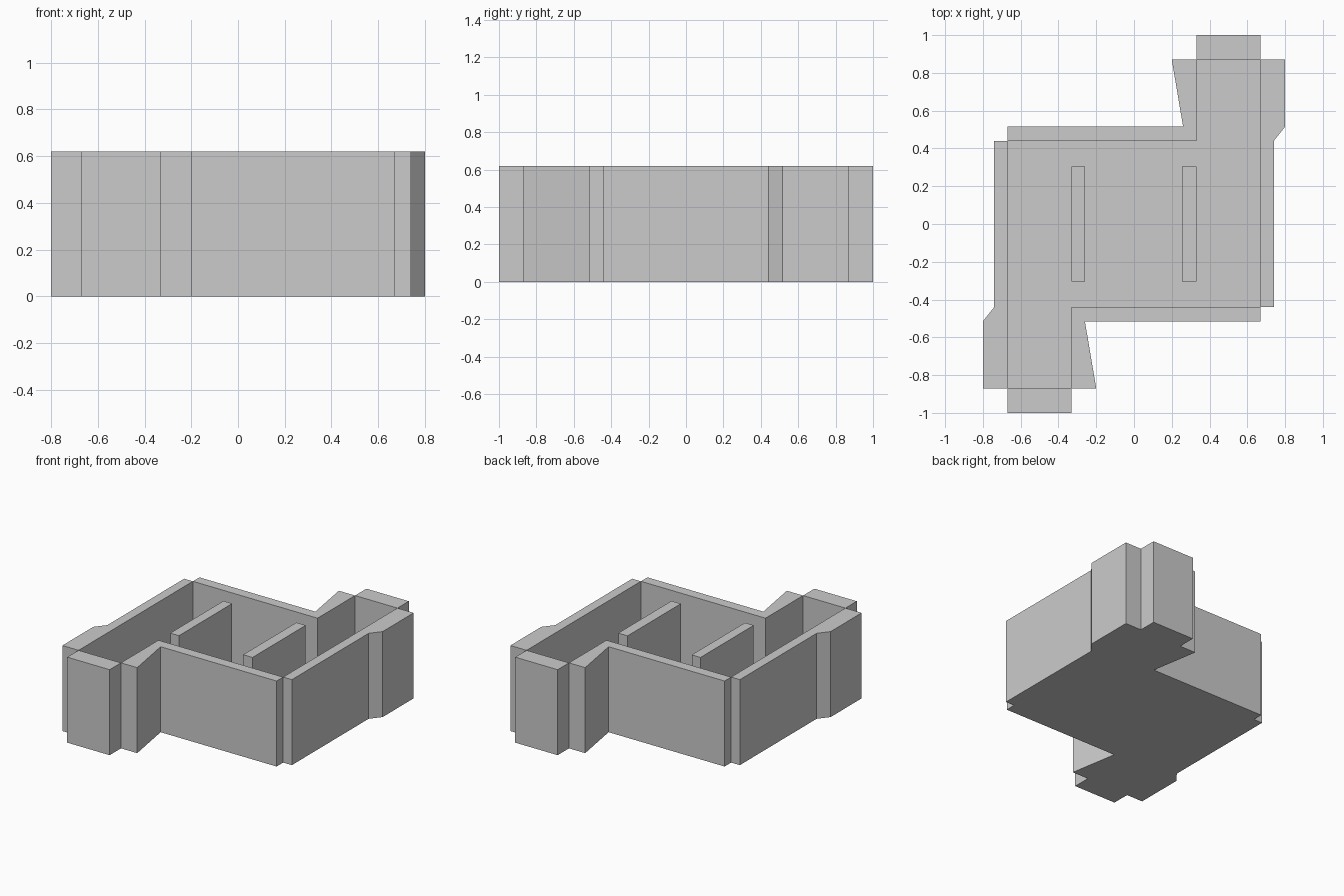
import bpy, bmesh

if "Cube" in bpy.data.objects:
    bpy.data.objects.remove(bpy.data.objects["Cube"])

HEIGHT = 0.62      # top of all walls
FLOOR = 0.04       # floor slab thickness


def turn(points):
    """Rotate 2D points half a turn about the centre."""
    return [(-x, -y) for x, y in points]


def finish(name, bm):
    bmesh.ops.recalc_face_normals(bm, faces=bm.faces)
    mesh = bpy.data.meshes.new(name)
    bm.to_mesh(mesh)
    bm.free()
    obj = bpy.data.objects.new(name, mesh)
    bpy.context.collection.objects.link(obj)
    return obj


def stepped_solid(name, cells):
    """One skin over flat cells (points, top height) standing on z = 0."""
    bm = bmesh.new()
    verts = {}

    def vert(p, z):
        key = (round(p[0], 4), round(p[1], 4), z)
        if key not in verts:
            verts[key] = bm.verts.new(key)
        return verts[key]

    edges = {}
    for points, top in cells:
        bm.faces.new([vert(p, 0) for p in reversed(points)])
        bm.faces.new([vert(p, top) for p in points])
        for a, b in zip(points, points[1:] + points[:1]):
            edges.setdefault(frozenset((a, b)), []).append((a, b, top))
    for shared in edges.values():
        a, b, high = max(shared, key=lambda e: e[2])
        low = min(e[2] for e in shared) if len(shared) > 1 else 0
        if high > low:
            bm.faces.new([vert(a, low), vert(b, low), vert(b, high), vert(a, high)])
    return finish(name, bm)


def box(name, x, y, z):
    bm = bmesh.new()
    bmesh.ops.create_cube(bm, size=1)
    for v in bm.verts:
        v.co = [r[0] if c < 0 else r[1] for c, r in zip(v.co, (x, y, z))]
    return finish(name, bm)


# Inside outline of the room and its two alcoves; second half is turned
half = [(-.67, -.44), (-.67, -.87), (-.33, -.87), (-.33, -.44), (.67, -.44)]
inner = half + turn(half)

# Outer edge of the wall along each inside segment
outer_half = [
    [(-.74, -.44), (-.80, -.515), (-.80, -.87)],   # alcove outer side
    [(-.67, -1.0), (-.33, -1.0)],                  # alcove end
    [(-.20, -.87), (-.26, -.515)],                 # alcove inner side
    [(-.26, -.515), (.67, -.515)],                 # long wall
    [(.74, -.44), (.74, .44)],                     # side wall
]
outer = outer_half + [turn(o) for o in outer_half]

# Floor and surrounding walls
cells = [(inner, FLOOR)]
for i, edge in enumerate(outer):
    cells.append(([inner[i]] + edge + [inner[(i + 1) % len(inner)]], HEIGHT))
stepped_solid("floor_and_walls", cells)

# Free-standing partitions
for name, x in (("left_partition", (-.33, -.26)), ("right_partition", (.255, .33))):
    box(name, x, (-.305, .305), (FLOOR, HEIGHT))
